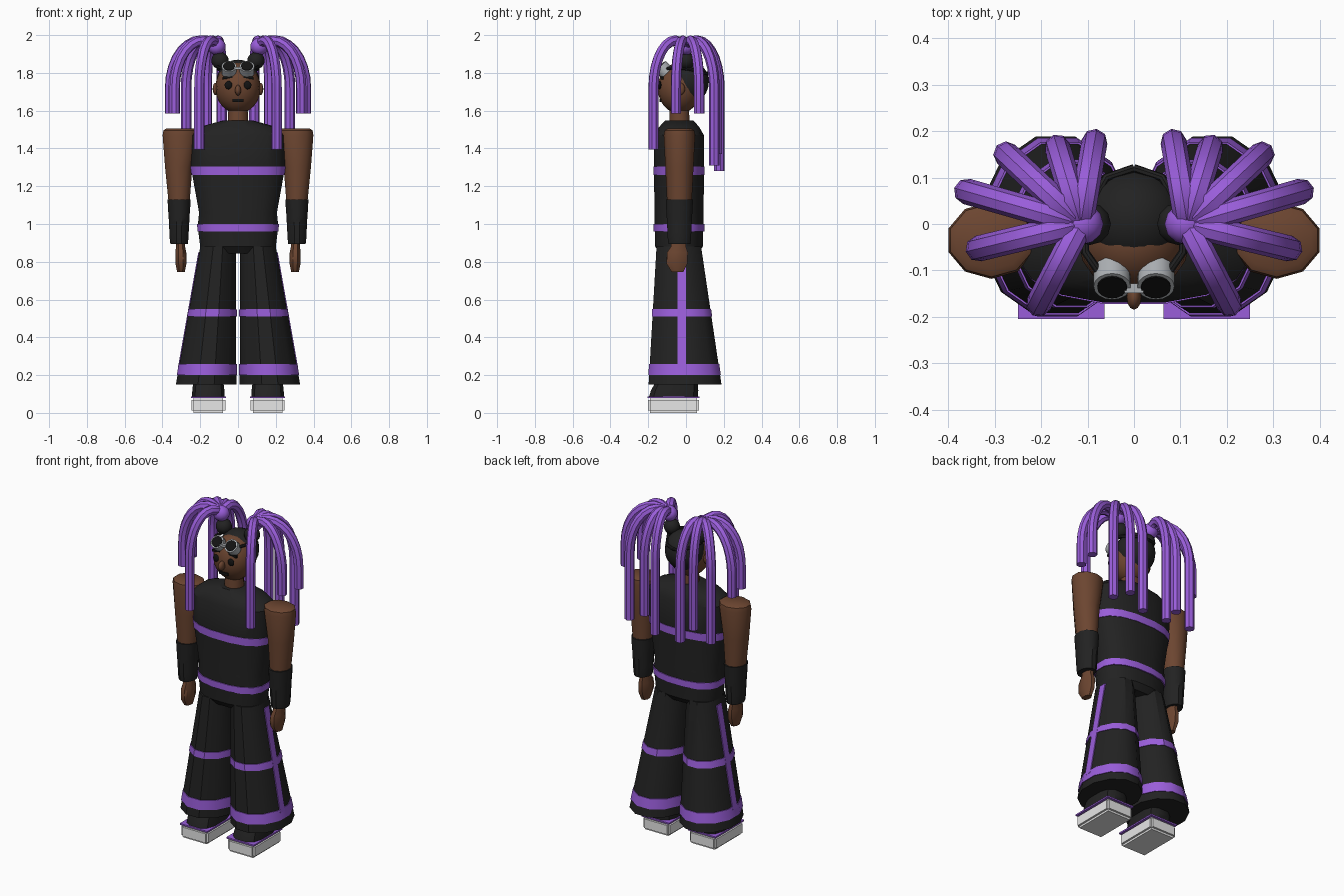
import bpy, bmesh, math
from mathutils import Matrix, Vector

cube = bpy.data.objects.get("Cube")
if cube:
    bpy.data.objects.remove(cube)


def material(name, r, g, b):
    m = bpy.data.materials.new(name)
    m.use_nodes = True
    m.diffuse_color = (r, g, b, 1)
    m.node_tree.nodes["Principled BSDF"].inputs["Base Color"].default_value = (r, g, b, 1)
    return m


BLACK = material("charcoal_cloth", .016, .016, .016)
PURPLE = material("violet", .32, .11, .7)
SKIN = material("brown_skin", .15, .06, .03)
DARK = material("near_black", .006, .006, .006)
GREY = material("goggle_grey", .42, .44, .46)
WHITE = material("sole_white", .8, .8, .8)


def finish(name, bm, mats, angle=35, rule=None):
    """Turn a bmesh into an object; rule picks a material from a face centre."""
    bmesh.ops.recalc_face_normals(bm, faces=bm.faces)
    if rule:
        for f in bm.faces:
            f.material_index = int(rule(f.calc_center_median()))
    me = bpy.data.meshes.new(name)
    bm.to_mesh(me)
    bm.free()
    return place(name, me, mats, angle)


def place(name, me, mats, angle):
    me.materials.clear()
    for m in mats:
        me.materials.append(m)
    ob = bpy.data.objects.new(name, me)
    bpy.context.collection.objects.link(ob)
    bpy.ops.object.select_all(action='DESELECT')
    ob.select_set(True)
    bpy.context.view_layer.objects.active = ob
    bpy.ops.object.shade_smooth_by_angle(angle=math.radians(angle))
    return ob


def loft(name, rings, mats, sides=12, power=2, bands=(), angle=35):
    """Stack of rings (z, centre x, centre y, half width, half depth); bands use the second material."""
    bm = bmesh.new()
    k = 1 / math.cos(math.pi / sides)
    loops = []
    for z, cx, cy, rx, ry in rings:
        loop = []
        for i in range(sides):
            a = (i + .5) * math.tau / sides
            c, s = math.cos(a), math.sin(a)
            px = math.copysign(abs(c * k) ** (2 / power), c)
            py = math.copysign(abs(s * k) ** (2 / power), s)
            loop.append(bm.verts.new((cx + rx * px, cy + ry * py, z)))
        loops.append(loop)
    for a, b in zip(loops, loops[1:]):
        for i in range(sides):
            j = (i + 1) % sides
            bm.faces.new((a[i], a[j], b[j], b[i]))
    bm.faces.new(loops[0])
    bm.faces.new(loops[-1])
    return finish(name, bm, mats, angle,
                  lambda c: any(lo < c.z < hi for lo, hi in bands))


def ball(name, centre, radii, mats, rule=None, seg=16):
    bm = bmesh.new()
    bmesh.ops.create_uvsphere(bm, u_segments=seg, v_segments=seg * 3 // 4, radius=1,
                              matrix=Matrix.LocRotScale(Vector(centre), None, Vector(radii)))
    return finish(name, bm, mats, 50, rule)


def box(name, centre, size, mat, tilt=0, bevel=0):
    bm = bmesh.new()
    rot = Matrix.Rotation(tilt, 3, 'Y').to_quaternion()
    bmesh.ops.create_cube(bm, size=1, matrix=Matrix.LocRotScale(Vector(centre), rot, Vector(size)))
    if bevel:
        bmesh.ops.bevel(bm, geom=bm.edges[:], offset=bevel, segments=2, affect='EDGES')
    return finish(name, bm, [mat])


def disc(name, centre, axis, radius, depth, mat):
    bm = bmesh.new()
    rot = Vector(axis).to_track_quat('Z', 'Y')
    bmesh.ops.create_cone(bm, cap_ends=True, segments=16, radius1=radius, radius2=radius, depth=depth,
                          matrix=Matrix.LocRotScale(Vector(centre), rot, None))
    return finish(name, bm, [mat])


def tube(name, points, radius, mat):
    cu = bpy.data.curves.new(name + "_path", 'CURVE')
    cu.dimensions = '3D'
    cu.bevel_depth, cu.bevel_resolution, cu.use_fill_caps = radius, 2, True
    sp = cu.splines.new('POLY')
    sp.points.add(len(points) - 1)
    for p, co in zip(sp.points, points):
        p.co = (*co, 1)
    tmp = bpy.data.objects.new(name + "_path", cu)
    bpy.context.collection.objects.link(tmp)
    me = bpy.data.meshes.new_from_object(tmp.evaluated_get(bpy.context.evaluated_depsgraph_get()))
    bpy.data.objects.remove(tmp)
    return place(name, me, [mat], 40)


# Torso with chest and waist stripes
loft("top_body", [(.845, 0, -.037, .15, .1), (.88, 0, -.037, .2, .126), (.96, 0, -.037, .21, .128),
                  (1.0, 0, -.037, .212, .13), (1.06, 0, -.037, .206, .13), (1.26, 0, -.037, .242, .132),
                  (1.305, 0, -.037, .248, .132), (1.47, 0, -.037, .252, .132), (1.515, 0, -.036, .2, .105),
                  (1.548, 0, -.036, .08, .075)], [BLACK], 16, 2.4)
for name, z0, z1, w0, w1 in (("waist_stripe", .96, 1, .214, .217), ("chest_stripe", 1.26, 1.305, .246, .252)):
    loft(name, [(z0, 0, -.037, w0, .135), (z1, 0, -.037, w1, .135)], [PURPLE], 16, 2.4)

# Neck, head and hair cap
HEAD, HR = Vector((0, -.035, 1.72)), Vector((.12, .115, .135))
loft("neck", [(1.5, 0, -.035, .055, .055), (1.64, 0, -.035, .05, .05)], [SKIN])
ball("head", HEAD, HR, [SKIN, BLACK], lambda c: c.z > 1.8 or c.y > .01 and c.z > 1.65)
ball("hair_cap", (0, .008, 1.752), (.115, .113, .118), [BLACK])


def face_y(x, z):
    return HEAD.y - HR.y * math.sqrt(1 - (x / HR.x) ** 2 - ((z - HEAD.z) / HR.z) ** 2)


# Face
ball("nose", (0, -.157, 1.708), (.016, .028, .028), [SKIN], seg=12)
box("mouth", (0, face_y(0, 1.655) - .001, 1.655), (.06, .009, .016), DARK)
box("goggle_bridge", (0, -.138, 1.825), (.04, .02, .014), GREY)

STRANDS = [(.085, .177, 1.28), (.165, .165, 1.37), (.275, .15, 1.31),
           (.36, .07, 1.585), (.335, -.053, 1.585), (.205, -.172, 1.395)]

for side, s in (("left", 1), ("right", -1)):
    # Eyes, brows, ears and goggles
    ball(side + "_eye", (s * .05, face_y(.05, 1.735), 1.735), (.021, .009, .022), [DARK], seg=12)
    box(side + "_brow", (s * .056, face_y(.056, 1.776) - .002, 1.776), (.052, .014, .013), DARK, s * .15)
    ball(side + "_ear", (s * .12, -.03, 1.715), (.014, .025, .032), [SKIN], seg=12)
    axis = Vector((0, -1, 1)).normalized()
    eyepiece = Vector((s * .047, -.117, 1.817))
    disc(side + "_goggle_frame", eyepiece, axis, .04, .05, GREY)
    disc(side + "_goggle_lens", eyepiece + axis * .026, axis, .032, .006, DARK)
    tube(side + "_goggle_strap", [(s * .07, -.11, 1.82), (s * .105, -.06, 1.83), (s * .105, .02, 1.82),
                                  (s * .06, .1, 1.8), (0, .12, 1.795)], .009, BLACK)

    # Hair bunch and hanging strands
    ball(side + "_hair_knot", (s * .095, 0, 1.865), (.046, .046, .045), [BLACK], seg=12)
    ball(side + "_hair_tie", (s * .113, 0, 1.94), (.048, .045, .045), [PURPLE], seg=12)
    root = Vector((s * .115, 0, 1.935))
    for n, (x, y, bottom) in enumerate(STRANDS):
        out = Vector((s * x, y, 1.935)) - root
        path = [root, root + out * .14 + Vector((0, 0, .027))]
        for i in range(8):
            a = i * math.pi / 14
            p = root + out * (.33 + .67 * math.sin(a))
            p.z = 1.72 + .251 * math.cos(a)
            path.append(p)
        path.append(Vector((s * x, y, bottom)))
        tube(f"{side}_hair_strand_{n + 1}", path, .028, PURPLE)

    # Arm, striped cuff and hand
    loft(side + "_arm", [(1.08, s * .312, -.035, .054, .06), (1.13, s * .312, -.035, .057, .063),
                         (1.3, s * .314, -.035, .072, .071), (1.47, s * .307, -.035, .092, .079),
                         (1.495, s * .307, -.035, .088, .075), (1.505, s * .307, -.035, .074, .06)],
         [SKIN], 10, angle=45)
    cuff = [(.895, .046, .058), (.925, .05, .062), (.955, .051, .063), (1.01, .054, .066),
            (1.035, .055, .067), (1.085, .059, .07), (1.11, .06, .071), (1.13, .062, .072)]
    loft(side + "_cuff", [(z, s * .312, -.035, w, d) for z, w, d in cuff], [BLACK, PURPLE], 12,
         bands=[(.925, .955), (1.01, 1.035), (1.085, 1.11)])
    loft(side + "_hand", [(.745, s * .302, -.045, .02, .03), (.79, s * .302, -.048, .029, .055),
                          (.85, s * .303, -.045, .029, .055), (.88, s * .304, -.04, .024, .04),
                          (.92, s * .306, -.036, .024, .04)], [SKIN], 8, angle=45)
    ball(side + "_thumb", (s * .294, -.085, .815), (.016, .018, .04), [SKIN], seg=8)

    # Flared trouser leg with stripes
    def leg_ring(z, grow=0):
        t = (.88 - z) / .73
        return (z, s * (.106 + .063 * t), -.038 + .033 * t, .094 + .066 * t + grow, .118 + .075 * t + grow)

    loft(side + "_trouser_leg", [leg_ring(z) for z in (.15, .5, .88)], [BLACK])
    for name, lo, hi in (("hem", .2, .26), ("knee", .51, .55)):
        loft(f"{side}_{name}_stripe", [leg_ring(lo, .004), leg_ring(hi, .004)], [PURPLE])
    seam = []
    for z in (.24, .85):
        _, cx, _, rx, _ = leg_ring(z)
        seam.append((z, cx + s * rx, -.022, .005, .023))
    loft(side + "_side_stripe", seam, [PURPLE], 4)

    # Shoe
    box(side + "_sole", (s * .157, -.066, .04), (.18, .272, .08), WHITE, bevel=.012)
    box(side + "_shoe_trim", (s * .157, -.066, .083), (.186, .276, .009), PURPLE)
    loft(side + "_shoe_upper", [(.085, s * .157, -.066, .086, .13), (.12, s * .157, -.06, .085, .125),
                                (.2, s * .157, -.04, .075, .1)], [BLACK], 12, 3)
